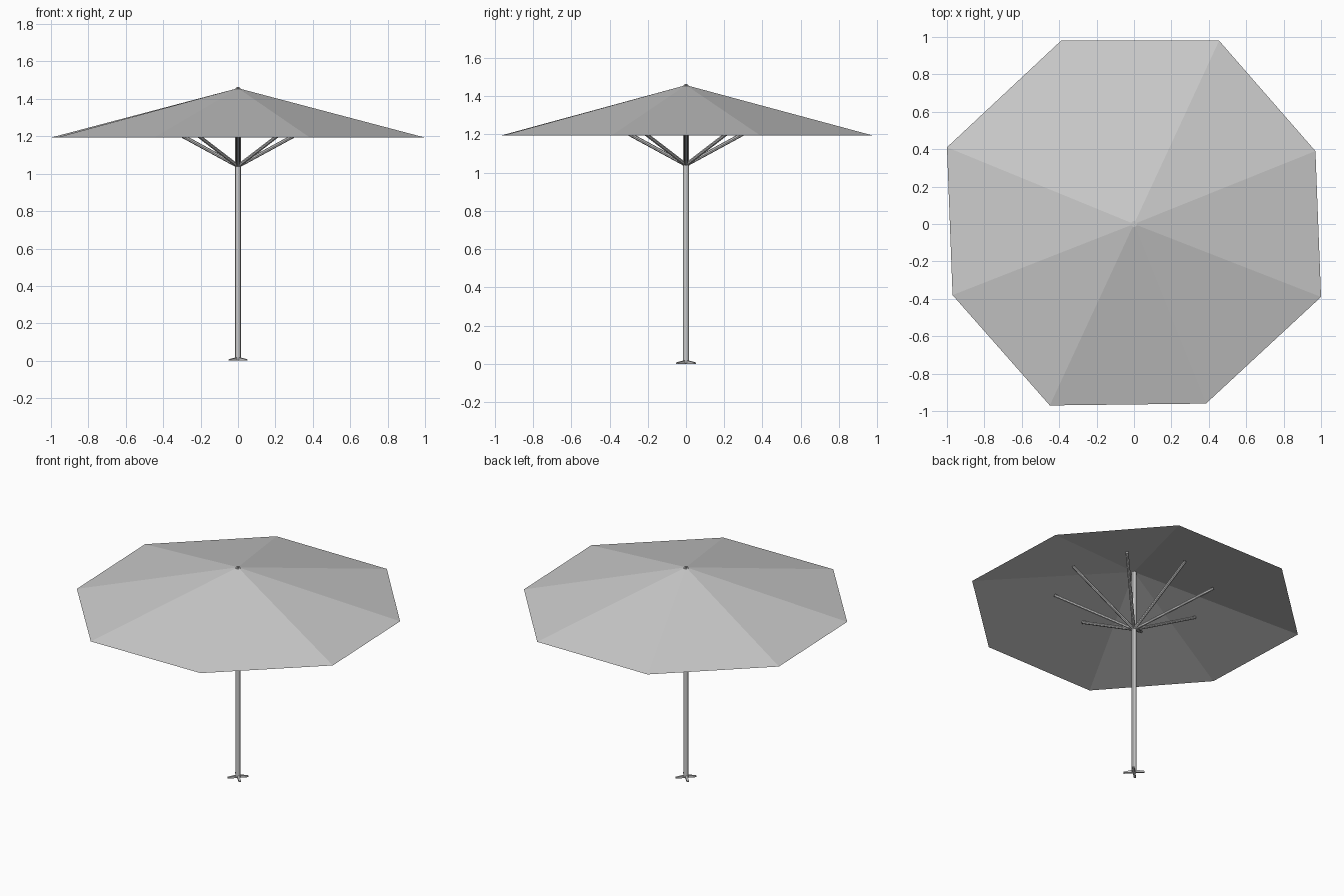
import bpy, bmesh, math
from mathutils import Vector

if "Cube" in bpy.data.objects:
    bpy.data.objects.remove(bpy.data.objects["Cube"])


def finish(name, bm):
    me = bpy.data.meshes.new(name)
    bm.to_mesh(me)
    bm.free()
    ob = bpy.data.objects.new(name, me)
    bpy.context.collection.objects.link(ob)
    return ob


def rod(name, a, b, radius, sides=8):
    a, b = Vector(a), Vector(b)
    bpy.ops.mesh.primitive_cylinder_add(vertices=sides, radius=radius,
                                        depth=(b - a).length, location=(a + b) / 2)
    ob = bpy.context.object
    ob.name = name
    ob.rotation_euler = (b - a).to_track_quat('Z', 'Y').to_euler()
    return ob


# canopy: slightly irregular octagonal pyramid of thin cloth
rim = [(-0.39, 0.98), (-1.0, 0.41), (-0.97, -0.38), (-0.45, -0.97),
       (0.385, -0.96), (1.0, -0.39), (0.97, 0.39), (0.455, 0.98)]
bm = bmesh.new()
apex = bm.verts.new((0, 0, 1.457))
ring = [bm.verts.new((x, y, 1.193)) for x, y in rim]
for i in range(8):
    bm.faces.new((apex, ring[i], ring[(i + 1) % 8]))
finish("canopy", bm)

# pole
pole = rod("pole", (0, 0, 0.005), (0, 0, 1.455), 0.016, 12)
bpy.ops.object.shade_smooth_by_angle()

# small cap on the tip
rod("tip_cap", (0, 0, 1.45), (0, 0, 1.463), 0.008)

# eight struts rising from the pole to the cloth
for i in range(8):
    t = i * math.pi / 4
    c, s = math.cos(t), math.sin(t)
    rod(f"strut_{i + 1}", (0.005 * c, 0.005 * s, 1.043),
        (0.50 * c, 0.50 * s, 1.312), 0.010)

# four tapered feet on the diagonals
for i in range(4):
    t = math.pi / 4 + i * math.pi / 2
    u = Vector((math.cos(t), math.sin(t), 0))
    w = Vector((-u.y, u.x, 0)) * 0.007
    bm = bmesh.new()
    ends = []
    for r, top in ((0, 0.02), (0.066, 0.007)):
        ends.append([bm.verts.new(u * r + w * k + Vector((0, 0, z)))
                     for k, z in ((-1, 0), (1, 0), (1, top), (-1, top))])
    p, q = ends
    bm.faces.new(p[::-1])
    bm.faces.new(q)
    for k in range(4):
        n = (k + 1) % 4
        bm.faces.new((p[k], p[n], q[n], q[k]))
    bmesh.ops.recalc_face_normals(bm, faces=bm.faces)
    finish(f"foot_{i + 1}", bm)
